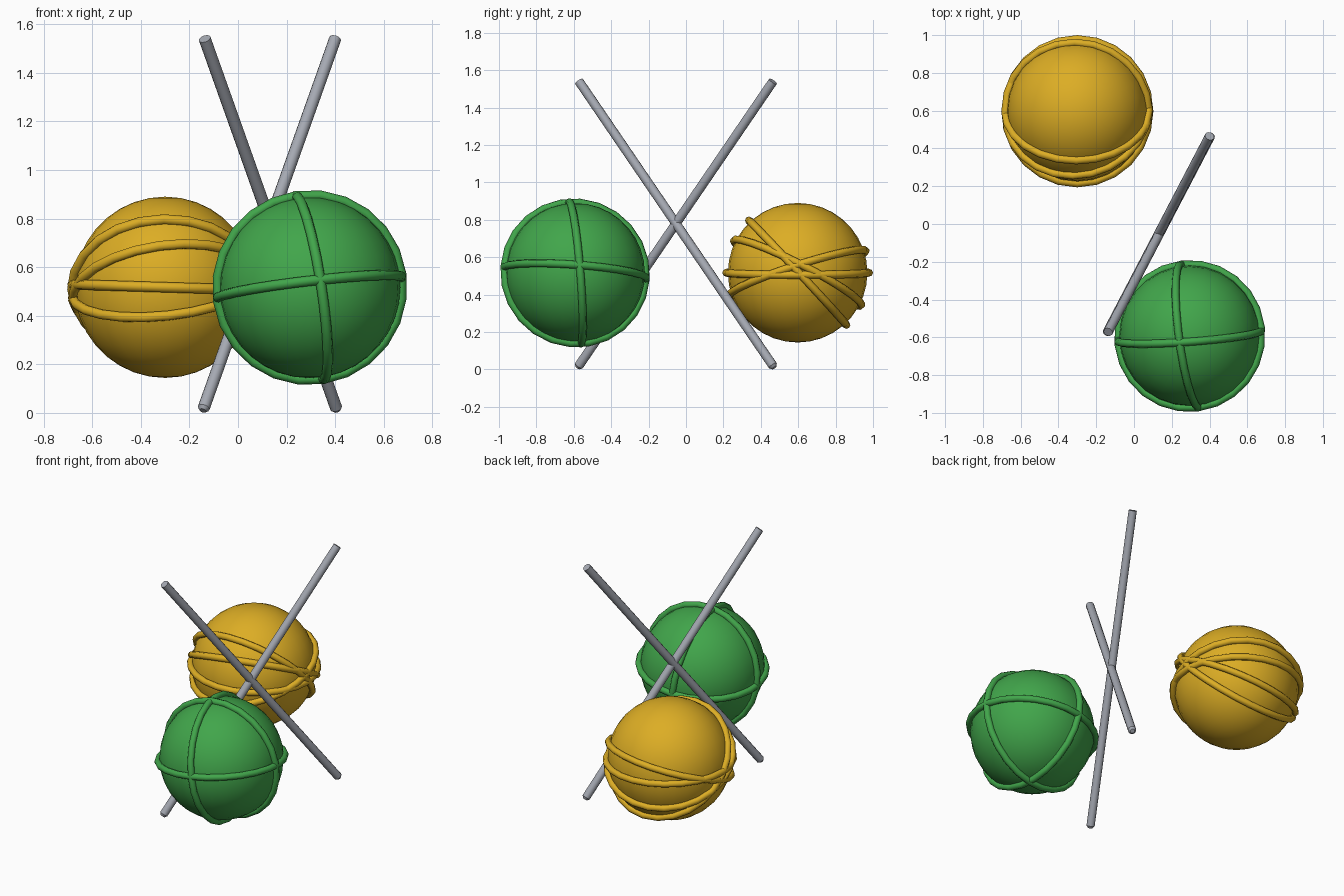
import bpy, math
from mathutils import Vector, Matrix

if "Cube" in bpy.data.objects:
    bpy.data.objects.remove(bpy.data.objects["Cube"])


def material(name, rgb):
    m = bpy.data.materials.new(name)
    m.diffuse_color = (*rgb, 1)
    m.use_nodes = True
    m.node_tree.nodes["Principled BSDF"].inputs["Base Color"].default_value = m.diffuse_color
    return m


GOLD = material("gold yarn", (0.72, 0.42, 0.018))
GREEN = material("green yarn", (0.053, 0.38, 0.07))
STEEL = material("grey metal", (0.38, 0.40, 0.45))


def finish(obj, name, mat, angle=50):
    obj.name = name
    obj.data.materials.append(mat)
    bpy.ops.object.shade_smooth_by_angle(angle=math.radians(angle))


def ball(name, centre, mat):
    bpy.ops.mesh.primitive_uv_sphere_add(segments=28, ring_count=18, radius=0.373, location=centre)
    finish(bpy.context.object, name, mat)


def strand(name, centre, a, b, mat):
    """Loop of yarn around a ball, passing through directions a and b."""
    x = Vector(a).normalized()
    z = x.cross(Vector(b)).normalized()
    y = z.cross(x)
    rot = Matrix((x, y, z)).transposed().to_euler()
    bpy.ops.mesh.primitive_torus_add(location=centre, rotation=rot, major_segments=24,
                                     minor_segments=8, major_radius=0.382, minor_radius=0.021)
    finish(bpy.context.object, name, mat)


# Green ball with three nearly square-crossing strands
green_c = (0.295, -0.593, 0.516)
front, top, side = (0.115, -0.99, 0.085), (-0.14, -0.09, 0.985), (0.99, 0.065, 0.11)
ball("green_ball", green_c, GREEN)
for i, (a, b) in enumerate([(front, side), (front, top), (top, side)]):
    strand(f"green_strand_{i + 1}", green_c, a, b, GREEN)

# Gold ball with four strands fanned about the x axis (tilt, side lift)
gold_c = (-0.3, 0.597, 0.517)
ball("gold_ball", gold_c, GOLD)
for i, (tilt, lift) in enumerate([(47, 0.02), (27, 0.14), (0, -0.03), (-18, 0.11)]):
    t = math.radians(tilt)
    strand(f"gold_strand_{i + 1}", gold_c, (1, 0, lift), (0, -math.cos(t), math.sin(t)), GOLD)


# Crossed needles with slightly rounded lower tips
def needle(name, low, high):
    low, high = Vector(low), Vector(high)
    axis = high - low
    rot = axis.to_track_quat('Z', 'Y').to_euler()
    length, tip = axis.length, 0.014
    d = axis.normalized()
    bpy.ops.mesh.primitive_cylinder_add(vertices=12, radius=0.025, depth=length - tip, rotation=rot,
                                        location=low + d * (tip + (length - tip) / 2))
    finish(bpy.context.object, name, STEEL, 40)
    bpy.ops.mesh.primitive_cone_add(vertices=12, radius1=0.014, radius2=0.025, depth=tip,
                                    rotation=rot, location=low + d * tip / 2)
    finish(bpy.context.object, name + "_tip", STEEL, 40)


needle("needle_1", (-0.145, -0.58, 0.009), (0.4, 0.465, 1.54))
needle("needle_2", (0.408, 0.472, 0.009), (-0.137, -0.572, 1.54))
